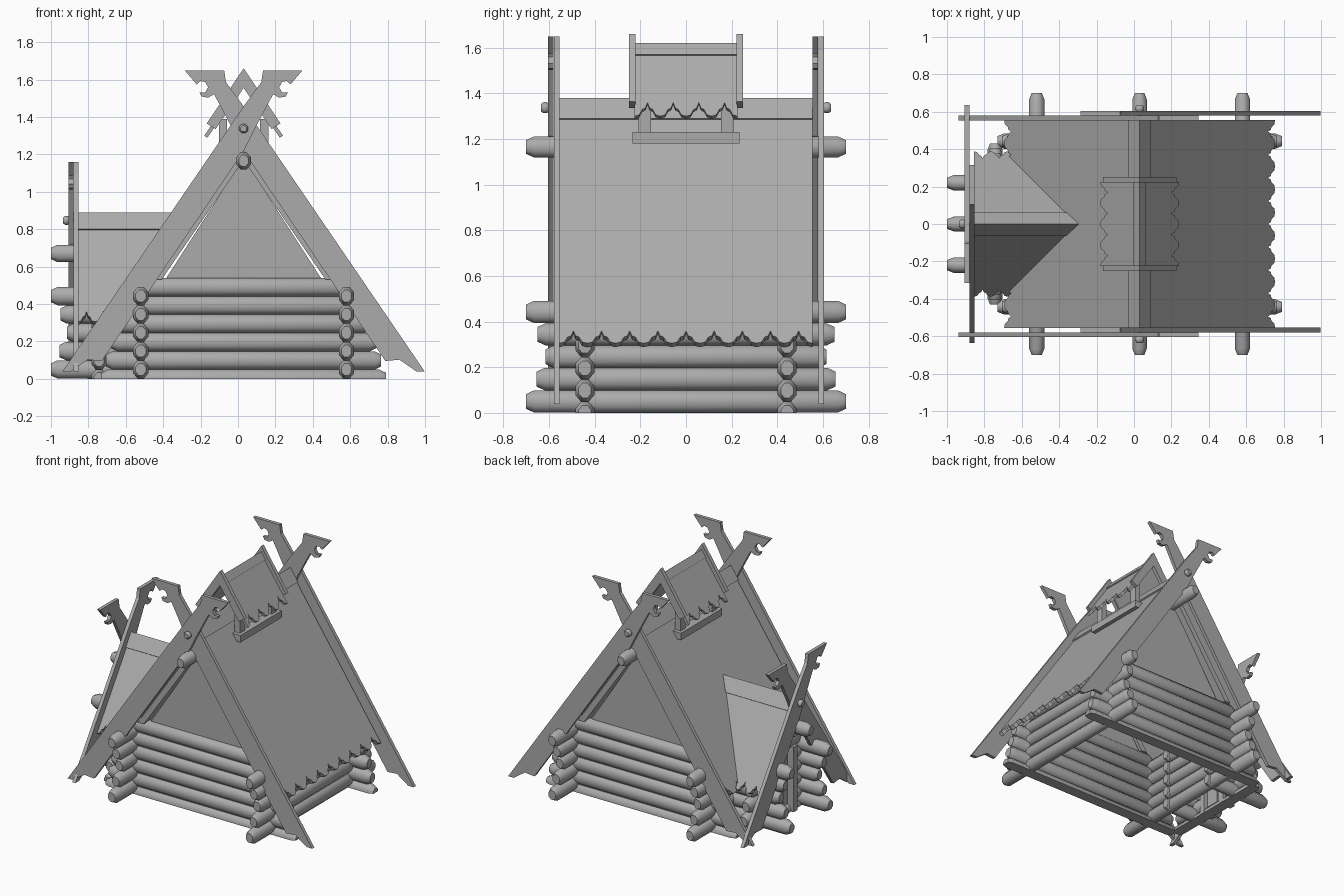
import bpy, bmesh
from math import pi, cos, sin, sqrt, radians
from mathutils import Matrix, Vector

if "Cube" in bpy.data.objects:
    bpy.data.objects.remove(bpy.data.objects["Cube"])

T = 1.46                                   # roof steepness
MAIN = Matrix.Translation((0.03, 0, 0))
BACK = MAIN @ Matrix.Rotation(pi, 4, 'Z')
ANNEX = Matrix.Rotation(-pi / 2, 4, 'Z')   # local -y points to world -x

WOOD = bpy.data.materials.new("grey_wood")
WOOD.diffuse_color = (0.41, 0.41, 0.41, 1)
WOOD.use_nodes = True
WOOD.node_tree.nodes["Principled BSDF"].inputs["Base Color"].default_value = WOOD.diffuse_color


def finish(name, bm, M, smooth=False):
    bmesh.ops.recalc_face_normals(bm, faces=bm.faces[:])
    bm.transform(M)
    me = bpy.data.meshes.new(name)
    bm.to_mesh(me)
    bm.free()
    me.materials.append(WOOD)
    ob = bpy.data.objects.new(name, me)
    bpy.context.collection.objects.link(ob)
    if smooth:
        me.shade_smooth()
        me.set_sharp_from_angle(angle=radians(50))


def prism(name, M, pts, vec, apex=None):
    """Extrude a planar outline along a vector; apex=(side, z) mitres at x = 0."""
    bm = bmesh.new()
    f = bm.faces.new([bm.verts.new(p) for p in pts])
    ext = bmesh.ops.extrude_face_region(bm, geom=[f], use_keep_orig=True)
    vs = [v for v in ext['geom'] if isinstance(v, bmesh.types.BMVert)]
    bmesh.ops.translate(bm, verts=vs, vec=vec)
    if apex:
        for v in vs:
            if v.co.x * apex[0] < 0:
                v.co.x, v.co.z = 0, apex[1]
    finish(name, bm, M)


def plate(name, M, xz, y0, y1):
    prism(name, M, [(x, y0, z) for x, z in xz], (0, y1 - y0, 0))


def box(name, M, x0, x1, y0, y1, z0, z1):
    plate(name, M, [(x0, z0), (x1, z0), (x1, z1), (x0, z1)], y0, y1)


def log(name, M, p, q, r=0.053, cap=0.035, wide=0.84):
    """Eight sided log with chamfered ends, cut off at the ground."""
    p, q = Vector(p), Vector(q)
    d = (q - p).normalized()
    up = Vector((0, 0, 1))
    side = d.cross(up) * wide
    bm = bmesh.new()
    rings = []
    for c, k in ((p, .66), (p + d * cap, 1), (q - d * cap, 1), (q, .66)):
        rings.append([bm.verts.new(c + (side * cos(a) + up * sin(a)) * r * k)
                      for a in [(i + .5) * pi / 4 for i in range(8)]])
    for a, b in zip(rings, rings[1:]):
        for i in range(8):
            j = (i + 1) % 8
            bm.faces.new((a[i], a[j], b[j], b[i]))
    bm.faces.new(rings[0])
    bm.faces.new(rings[-1])
    if p.z < r * .9:
        res = bmesh.ops.bisect_plane(bm, geom=bm.verts[:] + bm.edges[:] + bm.faces[:],
                                     plane_co=(0, 0, 0), plane_no=(0, 0, 1), clear_inner=True)
        cut = [e for e in res['geom_cut'] if isinstance(e, bmesh.types.BMEdge)]
        bmesh.ops.edgeloop_fill(bm, edges=cut)
    finish(name, bm, M, True)


def slope(name, M, zr, zlow, y0, ytop, ybot, teeth=0, amp=0.055, th=0.03):
    """Pair of sloping slabs, optionally with a scalloped lower edge."""
    low = [(y0, zlow), (ybot, zlow)]
    if teeth:
        step = (ybot - y0) / teeth
        low = [(y0 + step * (i + u), zlow + amp * h) for i in range(teeth) for u, h in
               ((0, 0), (.18, .1), (.3, .5), (.42, .6), (.5, 1), (.58, .6), (.7, .5), (.82, .1))]
        low.append((ybot, zlow))
    outline = low + [(ytop, zr), (y0, zr)]
    for s in (-1, 1):
        n = Vector((-s * T, 0, -1)).normalized() * th
        prism(name, M, [(s * (zr - z) / T, y, z) for y, z in outline], n,
              (s, zr - th * sqrt(1 + T * T)))


def bargeboards(M, e, zp, drop):
    """Two crossing gable boards with beast-head ends, plus the peg."""
    t = 1.48
    pts = [(.104, .312), (.315, .312), (.251, .237), (.23, .255), (.206, .25), (.19, .222),
           (.206, .193), (.237, .195), (.225, .172), (.19, .166), (.158, .184), (.126, .125),
           (.06, .0), (0, -.12), ((-drop + .175) / t, -drop + .055),
           ((-drop + .175) / t - .075, -drop + .062),
           ((-drop - .135) / t + .045, -drop), ((-drop - .135) / t, -drop),
           (0, .12), (.094, .248)]
    for s, y in ((1, e + .095), (-1, e + .121)):
        plate("bargeboard", M, [(s * u, zp + w) for u, w in pts], y, y + .025)
    log("gable_peg", M, (0, e + .065, zp), (0, e + .1, zp), .026, .01, 1)


def gable(M, e, hw, zr, door):
    """Log end wall, triangular panel and rafters, boards."""
    yw = e + .257
    for i in range(6):
        z = .098 * i
        x = min(hw + .21 - .025 * i, (zr - .09 - z) / T)
        if door and 0 < i < 5:
            for s in (-1, 1):
                log("end_wall_log", M, (s * x, yw, z), (s * .1, yw, z))
        else:
            log("end_wall_log", M, (-x, yw, z), (x, yw, z))
    a, b, c = zr - .14, zr - .21, .53
    plate("gable_panel", M, [(-(b - c) / T, c - .03), ((b - c) / T, c - .03), (0, b + .01)],
          yw, yw + .03)
    for s in (-1, 1):
        plate("gable_rafter", M, [(0, a), (s * (a - c) / T, c), (s * (b - c) / T, c), (0, b)],
              yw - .05, yw + .04)
    bargeboards(M, e, zr - .043, zr - .083)


def side_walls(M, e0, e1, hw, both):
    for s in (-1, 1):
        for i, inset in enumerate((0, .045, .085, .05, 0)):
            z = .05 + .098 * i
            log("side_wall_log", M, (s * hw, e0 + inset, z),
                (s * hw, e1 - (inset if both else 0), z))


# Main house
side_walls(MAIN, -.7, .7, .55, True)
gable(MAIN, -.7, .55, 1.38, False)
gable(BACK, -.7, .55, 1.38, False)
log("main_ridge_pole", MAIN, (0, -.7, 1.165), (0, .7, 1.165), .05)
slope("main_roof", MAIN, 1.362, .305, -.555, .555, .555, 9)
slope("main_ridge_cap", MAIN, 1.38, 1.29, -.555, .555, .555)

# Side annex with doorway
side_walls(ANNEX, -1.0, -.47, .22, False)
gable(ANNEX, -1.0, .22, .89, True)
log("annex_ridge_pole", ANNEX, (0, -1.0, .67), (0, -.42, .67), .05)
slope("annex_roof", ANNEX, .872, .305, -.855, -.295, -.675, 2)
slope("annex_ridge_cap", ANNEX, .89, .80, -.855, -.295, -.36)
for s in (-1, 1):
    box("door_post", ANNEX, s * .1 - .022, s * .1 + .022, -.805, -.7, 0, .47)
for i in range(3):
    x = -.08 + i * .0535
    box("door_plank", ANNEX, x, x + .05, -.755, -.73, .02, .46)

# Smoke louver on the ridge
box("louver_base", MAIN, -.155, .155, -.235, .235, 1.18, 1.23)
for sx in (-1, 1):
    for sy in (-1, 1):
        x, y = sx * .11, sy * .18
        box("louver_post", MAIN, x - .022, x + .022, y - .027, y + .027, 1.2, 1.39)
slope("louver_roof", MAIN, 1.607, 1.3, -.225, .225, .225, 4, .06, .02)
slope("louver_ridge_cap", MAIN, 1.62, 1.57, -.225, .225, .225, 0, 0, .02)
for y in (-.25, .222):
    plate("louver_board", MAIN, [(0, 1.66), (.197, 1.365), (.15, 1.335), (0, 1.555),
                                 (-.15, 1.335), (-.197, 1.365)], y, y + .028)
